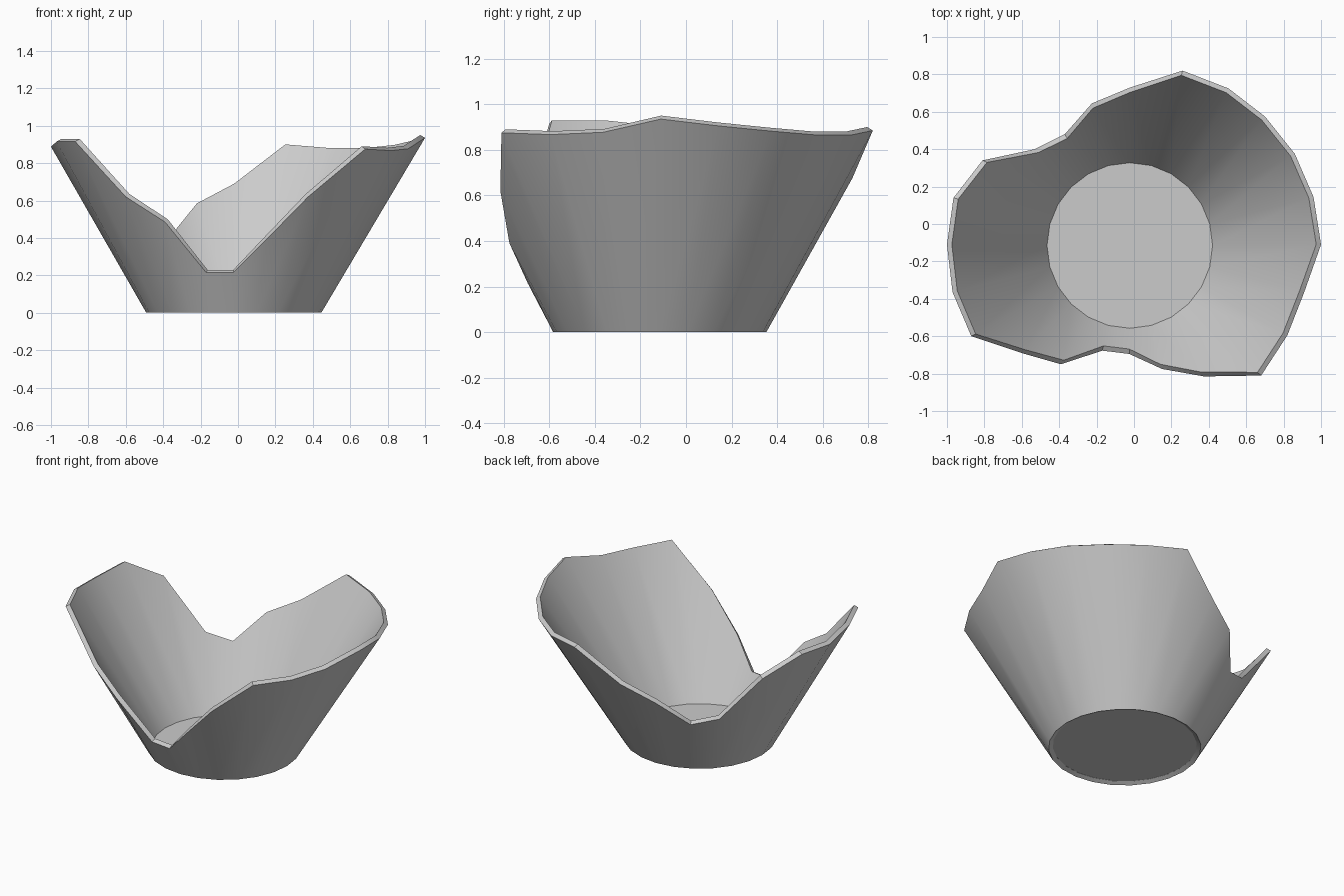
import bpy, bmesh, math

if "Cube" in bpy.data.objects:
    bpy.data.objects.remove(bpy.data.objects["Cube"])

CX, CY = -0.0225, -0.115      # centre of the base
N = 24                        # sides of the pot
BASE_R, WALL = 0.468, 0.03

# Broken outer rim, one point per 15 degrees, counter-clockwise from +x
RIM = [
    (1.00, -0.11, 0.935), (0.96, 0.144, 0.905), (0.86, 0.375, 0.882),
    (0.70, 0.575, 0.865), (0.505, 0.725, 0.865), (0.26, 0.82, 0.885),
    (-0.02, 0.73, 0.675), (-0.225, 0.645, 0.57), (-0.37, 0.48, 0.40),
    (-0.53, 0.40, 0.45), (-0.81, 0.34, 0.775), (-0.965, 0.14, 0.905),
    (-1.00, -0.11, 0.888), (-0.97, -0.365, 0.915), (-0.87, -0.60, 0.915),
    (-0.60, -0.69, 0.62), (-0.39, -0.75, 0.485), (-0.17, -0.677, 0.215),
    (-0.025, -0.695, 0.215), (0.15, -0.775, 0.39), (0.375, -0.815, 0.62),
    (0.68, -0.81, 0.875), (0.82, -0.595, 0.867), (0.91, -0.365, 0.877),
]


def ring(bm, radius, z):
    return [bm.verts.new((CX + radius * math.cos(2 * math.pi * i / N),
                          CY + radius * math.sin(2 * math.pi * i / N), z))
            for i in range(N)]


def make_object(name, bm):
    mesh = bpy.data.meshes.new(name)
    bm.to_mesh(mesh)
    bm.free()
    ob = bpy.data.objects.new(name, mesh)
    bpy.context.collection.objects.link(ob)
    return ob


# Flared wall: outer skin from base ring to broken rim, thickened inwards
bm = bmesh.new()
low = ring(bm, BASE_R, 0.0)
top = [bm.verts.new(p) for p in RIM]
for i in range(N):
    j = (i + 1) % N
    bm.faces.new((low[i], low[j], top[j], top[i]))
wall = make_object("broken_bowl_wall", bm)
solid = wall.modifiers.new("thickness", 'SOLIDIFY')
solid.thickness = WALL
solid.offset = -1

bpy.context.view_layer.objects.active = wall
wall.select_set(True)
bpy.ops.object.modifier_apply(modifier=solid.name)
bpy.ops.object.shade_smooth_by_angle(angle=math.radians(35))

# Floor disc set just inside the foot
bm = bmesh.new()
bm.faces.new(ring(bm, BASE_R - 0.025, 0.016))
make_object("bowl_floor", bm)
